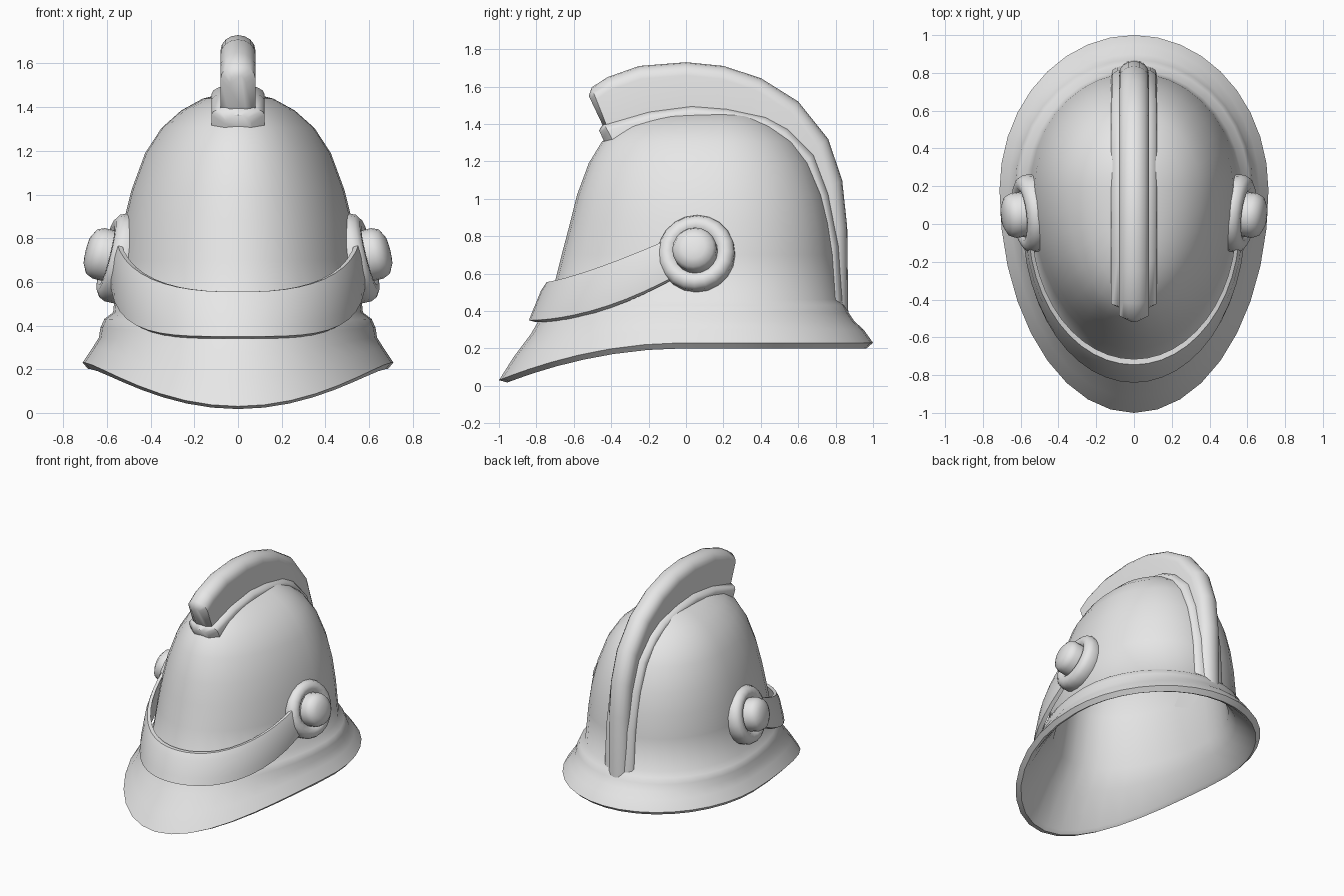
import bpy, bmesh, math
from mathutils import Matrix, Vector

if "Cube" in bpy.data.objects:
    bpy.data.objects.remove(bpy.data.objects["Cube"])

grey = bpy.data.materials.new("light_grey")
grey.diffuse_color = (0.8, 0.8, 0.8, 1)
grey.use_nodes = True
grey.node_tree.nodes["Principled BSDF"].inputs["Base Color"].default_value = grey.diffuse_color


def finish(name, bm, angle=50):
    bmesh.ops.recalc_face_normals(bm, faces=bm.faces)
    me = bpy.data.meshes.new(name)
    bm.to_mesh(me)
    bm.free()
    ob = bpy.data.objects.new(name, me)
    bpy.context.collection.objects.link(ob)
    me.materials.append(grey)
    bpy.ops.object.select_all(action='DESELECT')
    ob.select_set(True)
    bpy.context.view_layer.objects.active = ob
    bpy.ops.object.shade_smooth_by_angle(angle=math.radians(angle))
    return ob


def loft(name, rings, caps=True, angle=50):
    """Skin a list of closed rings that share one vertex count."""
    bm = bmesh.new()
    rows = [[bm.verts.new(p) for p in r] for r in rings]
    n = len(rows[0])
    for a, b in zip(rows, rows[1:]):
        for i in range(n):
            j = (i + 1) % n
            bm.faces.new((a[i], a[j], b[j], b[i]))
    if caps:
        bm.faces.new(rows[0])
        bm.faces.new(rows[-1])
    return finish(name, bm, angle)


def egg(w, front, back, z, drop=0, mid=0.18, n=36):
    """Ring of two half ellipses; drop lowers its front part."""
    pts = []
    for i in range(n):
        a = 2 * math.pi * i / n
        c = math.cos(a)
        y = mid + c * ((back - mid) if c > 0 else (mid - front))
        pts.append((w * math.sin(a), y, z - 0.2 * drop * min(y, 0) ** 2))
    return pts


# Shell: inner dome, flared underside, brim, ledge, outer dome
shell = [
    (0.05, 0.13, 0.23, 1.40, 0), (0.22, -0.25, 0.42, 1.33, 0),
    (0.37, -0.45, 0.60, 1.15, 0), (0.47, -0.58, 0.70, 0.80, 0),
    (0.52, -0.66, 0.74, 0.43, 0), (0.57, -0.77, 0.80, 0.34, 0.4),
    (0.66, -0.93, 0.935, 0.215, 1), (0.685, -0.955, 0.965, 0.20, 1),
    (0.712, -1.0, 1.0, 0.23, 1), (0.665, -0.92, 0.95, 0.30, 0.85),
    (0.637, -0.83, 0.90, 0.345, 0.5), (0.63, -0.785, 0.87, 0.39, 0.3),
    (0.612, -0.755, 0.85, 0.43, 0.2), (0.572, -0.725, 0.815, 0.46, 0),
    (0.548, -0.665, 0.80, 0.70, 0), (0.525, -0.62, 0.775, 0.87, 0),
    (0.488, -0.583, 0.74, 1.02, 0), (0.425, -0.52, 0.67, 1.19, 0),
    (0.35, -0.45, 0.585, 1.305, 0), (0.26, -0.35, 0.48, 1.385, 0),
    (0.16, -0.22, 0.38, 1.44, 0), (0.06, 0.02, 0.28, 1.465, 0),
]
loft("helmet_shell", [egg(*r) for r in shell])


def ridge(name, inner, outer, hw, rnd):
    """Rounded rib between an inner and an outer path in the y-z plane."""
    rings = []
    count = len(outer)
    for k, (i, o) in enumerate(zip(inner, outer)):
        i, o = Vector((0, *i)), Vector((0, *o))
        d = (o - i).normalized()
        w = hw * (0.5 if k == 0 else 1)
        ring = [Vector((-w, 0, 0)) + i]
        for s in range(9):
            a = math.pi * s / 8
            ring.append(o - d * rnd * (1 - math.sin(a))
                        + Vector((-w + (1 - math.cos(a)) * w, 0, 0)))
        ring.append(Vector((w, 0, 0)) + i)
        rings.append(ring)
    return loft(name, rings)


# Tall crest fin
fin_out = [(-0.52, 1.55), (-0.505, 1.595), (-0.42, 1.65), (-0.25, 1.71), (0, 1.73),
           (0.2, 1.71), (0.4, 1.645), (0.6, 1.52), (0.76, 1.32), (0.835, 1.1),
           (0.862, 0.85), (0.868, 0.36)]
fin_in = [(-0.43, 1.36), (-0.40, 1.33), (-0.34, 1.33), (-0.2, 1.38), (0, 1.41),
          (0.15, 1.41), (0.3, 1.37), (0.42, 1.29), (0.55, 1.16), (0.65, 1.0),
          (0.7, 0.8), (0.75, 0.36)]
ridge("crest_fin", fin_in, fin_out, 0.08, 0.07)

# Wider rib at the foot of the crest
base_out = [(-0.465, 1.365), (-0.44, 1.405), (-0.2, 1.475), (0.03, 1.505), (0.22, 1.49),
            (0.43, 1.445), (0.55, 1.38), (0.69, 1.24), (0.77, 1.03), (0.825, 0.75),
            (0.845, 0.42)]
base_in = [(-0.43, 1.29), (-0.38, 1.29), (-0.17, 1.37), (0.03, 1.40), (0.2, 1.38),
           (0.37, 1.34), (0.46, 1.27), (0.58, 1.15), (0.66, 0.98), (0.715, 0.73),
           (0.74, 0.42)]
ridge("crest_base", base_in, base_out, 0.122, 0.045)

# Sloped front band between the side discs
band = []
for i in range(25):
    a = math.radians(-90 + 7.5 * i)
    s = 1 - math.cos(a)

    def at(w, f, z, p):
        return (w * math.sin(a), -f * math.cos(a), z + 0.27 * s ** p)
    band.append([at(0.56, 0.80, 0.34, 1.8), at(0.585, 0.84, 0.35, 1.8),
                 at(0.588, 0.82, 0.40, 1.7), at(0.575, 0.775, 0.51, 1.35),
                 at(0.56, 0.745, 0.555, 1.25), at(0.54, 0.715, 0.555, 1.25)])
loft("front_band", band)

# Side discs with domed bosses, tilted to follow the shell
profile = [(0.19, -0.115), (0.205, -0.09), (0.207, -0.035), (0.195, -0.008), (0.17, 0.008),
           (0.14, 0.008), (0.119, -0.01), (0.119, 0.045), (0.105, 0.077),
           (0.065, 0.098), (0.02, 0.104)]
for side, label in ((1, "right"), (-1, "left")):
    axis = Vector((1, -0.12, 0.25)).normalized()
    rot = axis.to_track_quat('Z', 'Y').to_matrix().to_4x4()
    place = Matrix.Translation((0.595, 0.05, 0.72)) @ rot
    rings = []
    for r, h in profile:
        ring = []
        for k in range(20):
            t = 2 * math.pi * k / 20
            p = place @ Vector((r * math.cos(t), r * math.sin(t), h))
            ring.append((p.x * side, p.y, p.z))
        rings.append(ring)
    loft(label + "_side_disc", rings)
